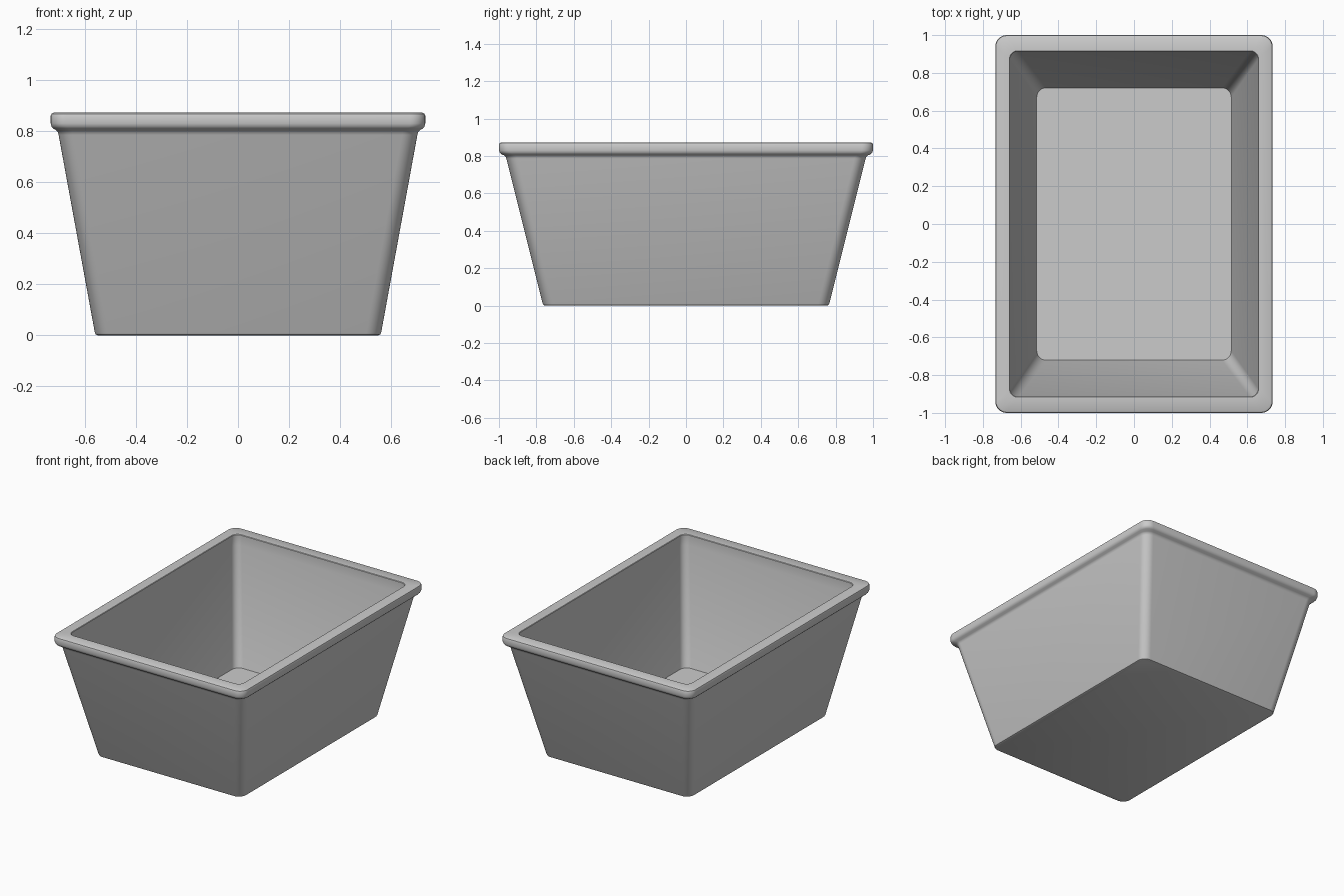
import bpy, bmesh, math

if "Cube" in bpy.data.objects:
    bpy.data.objects.remove(bpy.data.objects["Cube"])

SEG = 8  # steps per rounded corner


def ring(bm, hx, hy, r, z):
    """Rounded rectangle of vertices at height z."""
    verts = []
    for k, (sx, sy) in enumerate(((1, 1), (-1, 1), (-1, -1), (1, -1))):
        for i in range(SEG + 1):
            a = math.pi / 2 * (k + i / SEG)
            verts.append(bm.verts.new((sx * (hx - r) + r * math.cos(a),
                                       sy * (hy - r) + r * math.sin(a), z)))
    return verts


# Section from underside, up the outer wall, over the rim, down to the floor:
# half width, half depth, corner radius, height
section = [
    (0.550, 0.755, 0.050, 0.000),
    (0.557, 0.762, 0.055, 0.003),
    (0.561, 0.766, 0.058, 0.010),
    (0.703, 0.960, 0.060, 0.785),   # top of outer wall
    (0.706, 0.965, 0.060, 0.796),
    (0.712, 0.973, 0.060, 0.803),   # rounded underside of rim
    (0.724, 0.988, 0.060, 0.810),
    (0.731, 0.996, 0.060, 0.818),
    (0.734, 1.000, 0.060, 0.830),
    (0.734, 1.000, 0.060, 0.860),   # rim face
    (0.731, 0.997, 0.058, 0.868),
    (0.724, 0.990, 0.054, 0.872),
    (0.660, 0.917, 0.045, 0.872),   # rim top
    (0.657, 0.914, 0.045, 0.869),
    (0.657, 0.914, 0.045, 0.800),   # inner lip
    (0.515, 0.721, 0.050, 0.060),   # inner floor
]

bm = bmesh.new()
rings = [ring(bm, *s) for s in section]
n = len(rings[0])
for a, b in zip(rings, rings[1:]):
    for i in range(n):
        j = (i + 1) % n
        bm.faces.new((a[i], a[j], b[j], b[i]))
bm.faces.new(rings[0][::-1])
bm.faces.new(rings[-1])
bmesh.ops.recalc_face_normals(bm, faces=bm.faces)

mesh = bpy.data.meshes.new("storage_tub")
bm.to_mesh(mesh)
bm.free()
tub = bpy.data.objects.new("storage_tub", mesh)
bpy.context.collection.objects.link(tub)

# Smooth shading with sharp inner edges
bpy.context.view_layer.objects.active = tub
tub.select_set(True)
bpy.ops.object.shade_smooth_by_angle(angle=math.radians(35))
